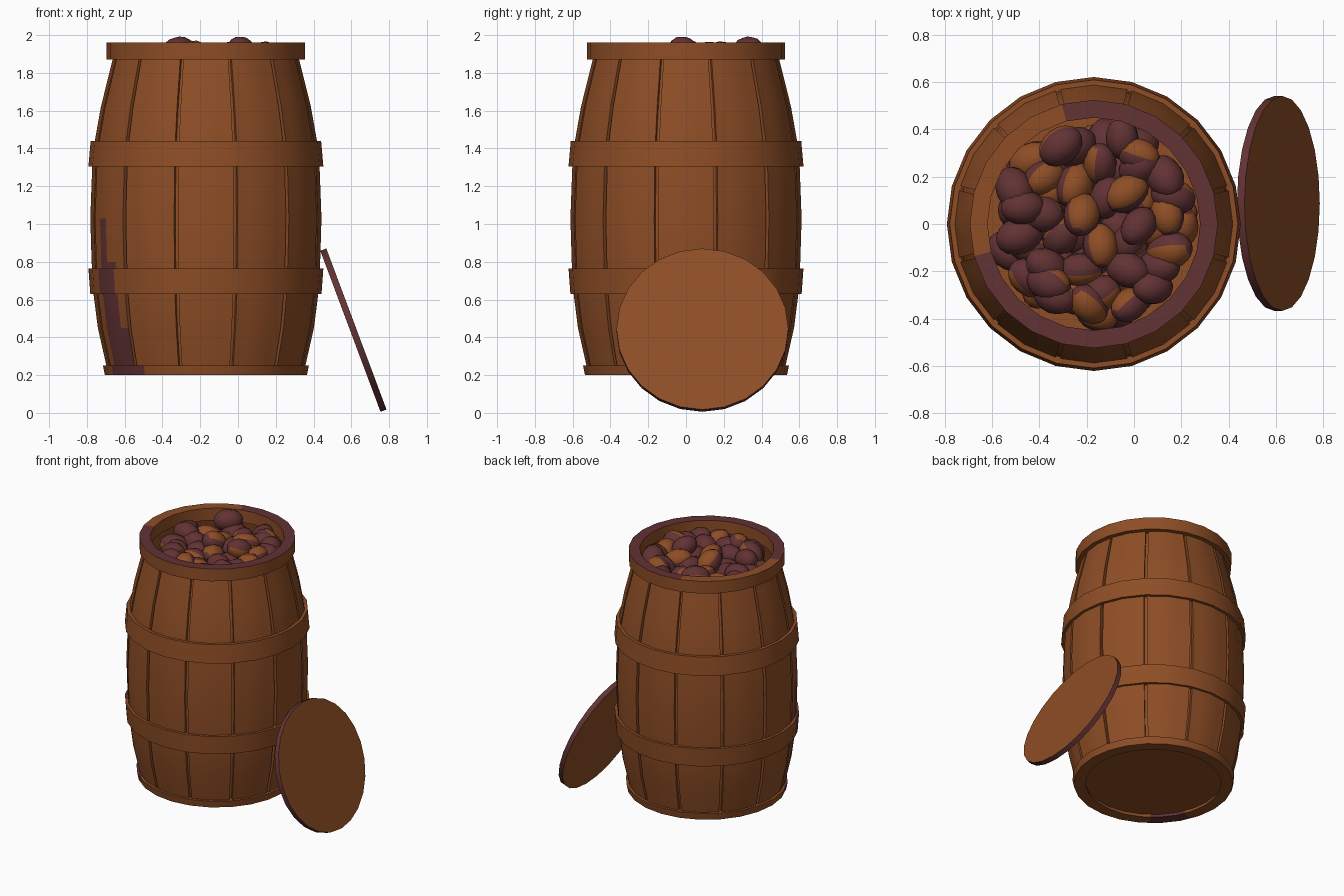
import bpy, bmesh, math, random
from mathutils import Matrix, Euler, Vector

if "Cube" in bpy.data.objects:
    bpy.data.objects.remove(bpy.data.objects["Cube"])

random.seed(4)
CX = -0.17  # barrel axis


def mat(name, col):
    m = bpy.data.materials.new(name)
    m.diffuse_color = (*col, 1)
    m.use_nodes = True
    m.node_tree.nodes["Principled BSDF"].inputs["Base Color"].default_value = m.diffuse_color
    return m


MATS = [mat("brown_wood", (0.27, 0.075, 0.019)), mat("dark_plum", (0.122, 0.032, 0.034))]


def finish(name, bm, loc=(0, 0, 0), rule=None, angle=30):
    bmesh.ops.recalc_face_normals(bm, faces=bm.faces)
    bm.normal_update()
    if rule:
        for f in bm.faces:
            f.material_index = rule(f)
    me = bpy.data.meshes.new(name)
    bm.to_mesh(me)
    bm.free()
    for m in MATS:
        me.materials.append(m)
    ob = bpy.data.objects.new(name, me)
    ob.location = loc
    bpy.context.collection.objects.link(ob)
    bpy.context.view_layer.objects.active = ob
    ob.select_set(True)
    bpy.ops.object.shade_smooth_by_angle(angle=math.radians(angle))
    ob.select_set(False)
    return ob


def point(r, z, deg):
    # point on a 24-sided polygon with corners every 15 degrees
    k = math.cos(math.radians(7.5)) / math.cos(math.radians(deg % 15 - 7.5))
    a = math.radians(deg)
    return (r * k * math.cos(a), r * k * math.sin(a), z)


def sweep(name, section, angles, full=True, closed=True, rule=None):
    """Turn an (r, z) section through the angles around the barrel axis."""
    bm = bmesh.new()
    cols = [[bm.verts.new(point(r, z, a)) for r, z in section] for a in angles]
    n, m = len(cols), len(section)
    for i in range(n if full else n - 1):
        c, d = cols[i], cols[(i + 1) % n]
        for j in range(m if closed else m - 1):
            k = (j + 1) % m
            bm.faces.new((c[j], d[j], d[k], c[k]))
    if closed and not full:
        bm.faces.new(cols[0])
        bm.faces.new(cols[-1])
    return finish(name, bm, (CX, 0, 0), rule)


def face_angle(f):
    c = f.calc_center_median()
    return math.degrees(math.atan2(c.y, c.x)) % 360, c.z


def stain(f):
    # plum streak running down the front left, widening to the bottom
    a, z = face_angle(f)
    hi = 233 if z < 0.26 else 225 if z < 0.45 else 217.5 if z < 0.8 else 210
    return int(202 < a < hi and z < 1.03)


def top_rule(f):
    a, _ = face_angle(f)
    return int(f.normal.z > 0.5 and not 100 < a < 188)


RING = [i * 15 for i in range(24)]
FINE = [i * 7.5 for i in range(48)]
PROFILE = [(0.520, 0.22), (0.572, 0.45), (0.595, 0.63), (0.605, 0.80), (0.612, 1.03),
           (0.602, 1.30), (0.588, 1.44), (0.556, 1.62), (0.494, 1.87), (0.486, 1.90)]

# Twelve staves with narrow gaps, and the recessed shell behind them
section = PROFILE + [(r - 0.025, z) for r, z in reversed(PROFILE)]
for i in range(12):
    c = i * 30
    sweep(f"stave_{i + 1}", section, [c - 14, c - 7.5, c, c + 7.5, c + 14], full=False, rule=stain)
sweep("inner_shell", [(r - 0.03, z) for r, z in PROFILE], RING, closed=False)

# Hoops
sweep("top_hoop", [(0.525, 1.87), (0.525, 1.96), (0.45, 1.96), (0.45, 1.87)], RING, rule=top_rule)
sweep("upper_hoop", [(0.622, 1.305), (0.610, 1.44), (0.58, 1.44), (0.59, 1.305)], RING)
sweep("lower_hoop", [(0.612, 0.63), (0.622, 0.765), (0.59, 0.765), (0.58, 0.63)], FINE, rule=stain)
sweep("bottom_hoop", [(0.535, 0.20), (0.545, 0.25), (0.47, 0.25), (0.455, 0.20)], FINE, rule=stain)

# Barrel floor
bm = bmesh.new()
bmesh.ops.create_cone(bm, cap_ends=True, segments=24, radius1=0.475, radius2=0.475, depth=0.02)
finish("barrel_floor", bm, (CX, 0, 0.235))

# Leaning lid with a plum rim
bm = bmesh.new()
bmesh.ops.create_cone(bm, cap_ends=True, segments=24, radius1=0.455, radius2=0.455, depth=0.034)
lid = finish("lid", bm, (0.611, 0.087, 0.438), rule=lambda f: int(abs(f.normal.z) < 0.5))
lid.rotation_euler = (0, math.radians(69.5), 0)

# Heap of nuts: plum ovals with a brown strip along one side
bm = bmesh.new()


def add_nut(x, y, z):
    tilt = Euler((random.uniform(0.9, 2.2), random.uniform(-0.3, 0.3), random.uniform(0, 6.28)))
    spin = Matrix.Rotation(random.uniform(0, 6.28), 4, 'Z')
    s = random.uniform(0.92, 1.06)
    M = (Matrix.Translation((x, y, z)) @ tilt.to_matrix().to_4x4() @ spin
         @ Matrix.Diagonal((0.076 * s, 0.076 * s, 0.098 * s, 1)))
    new = bmesh.ops.create_uvsphere(bm, u_segments=12, v_segments=8, radius=1, matrix=M)["verts"]
    inv = M.inverted()
    for f in {f for v in new for f in v.link_faces}:
        p = inv @ f.calc_center_median()
        f.material_index = int(not (abs(math.atan2(p.y, p.x)) < 0.9 and abs(p.z) < 0.85))


for level, (z, count) in enumerate([(1.68, 26), (1.77, 26), (1.845, 24)]):
    for i in range(count):
        r = 0.385 * math.sqrt((i + 0.5) / count)
        a = i * 2.39996 + level * 1.3
        add_nut(r * math.cos(a), r * math.sin(a), z + random.uniform(-0.025, 0.025))
for x, y, z in [(-0.31, 0.33, 1.915), (0.02, -0.01, 1.92), (-0.47, 0.07, 1.88), (0.02, 0.29, 1.88),
                (-0.22, 0.04, 1.885), (-0.03, 0.13, 1.89), (0.14, 0.04, 1.88), (0.15, -0.11, 1.87),
                (-0.36, -0.25, 1.88), (-0.19, -0.34, 1.87), (0.08, -0.27, 1.87), (0.13, 0.2, 1.88)]:
    add_nut(x - CX, y, z)
finish("nuts", bm, (CX, 0, 0), angle=60)
